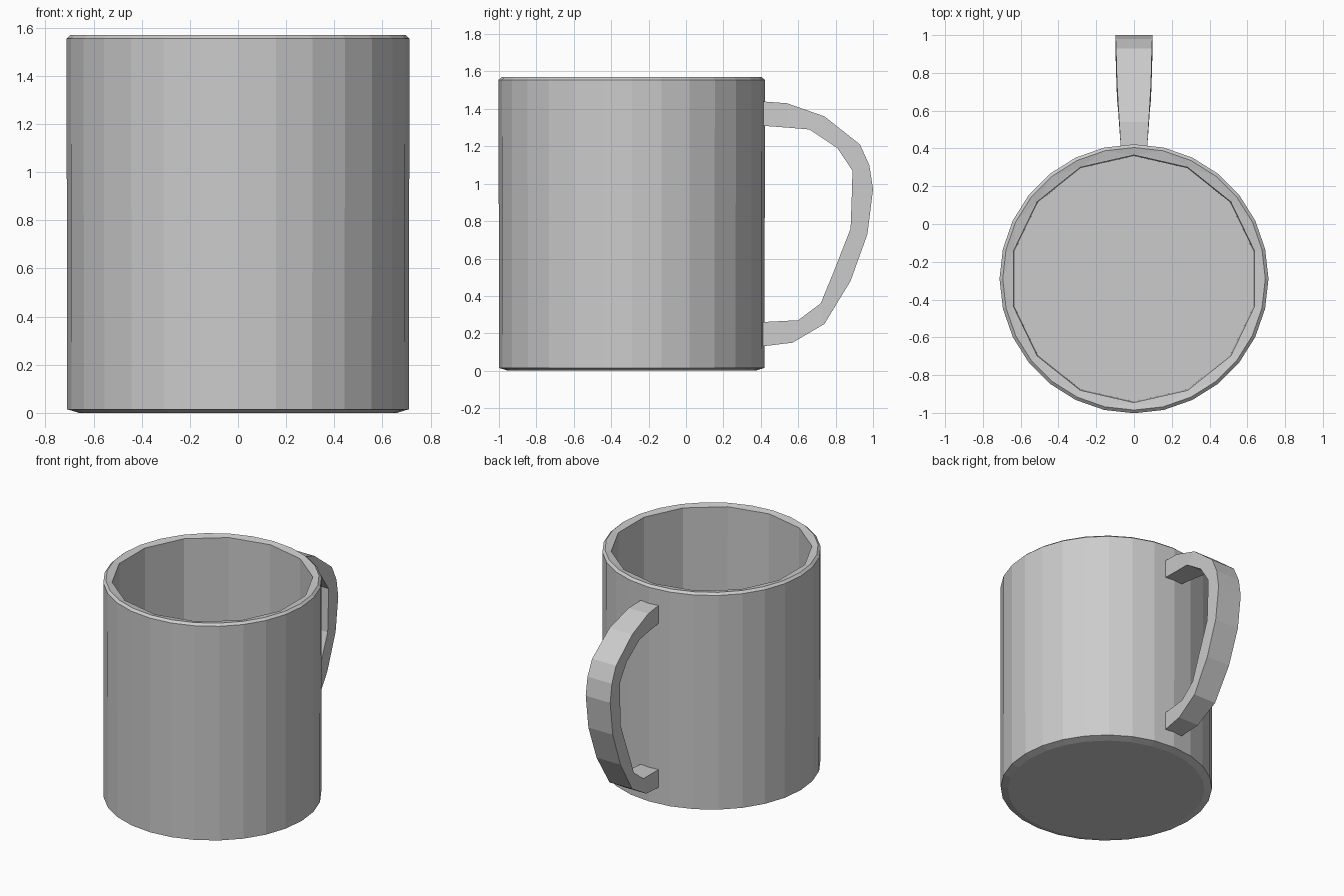
import bpy, bmesh
from math import sin, cos, pi

if "Cube" in bpy.data.objects:
    bpy.data.objects.remove(bpy.data.objects["Cube"])

CY = -0.29          # centre of the cup along y
N_OUT, N_IN = 28, 14


def finish(name, bm):
    bmesh.ops.recalc_face_normals(bm, faces=bm.faces)
    mesh = bpy.data.meshes.new(name)
    bm.to_mesh(mesh)
    bm.free()
    obj = bpy.data.objects.new(name, mesh)
    bpy.context.collection.objects.link(obj)
    return obj


def ring(bm, n, r, z):
    return [bm.verts.new((r * sin(2 * pi * i / n), CY + r * cos(2 * pi * i / n), z))
            for i in range(n)]


def bridge(bm, a, b):
    n = len(a)
    for i in range(n):
        j = (i + 1) % n
        bm.faces.new((a[i], a[j], b[j], b[i]))


# Cup: finely faceted outer shell with bevelled foot and lip
bm = bmesh.new()
outer = [ring(bm, N_OUT, r, z) for r, z in
         ((0.66, 0.0), (0.71, 0.015), (0.712, 1.555), (0.695, 1.57))]
for a, b in zip(outer, outer[1:]):
    bridge(bm, a, b)
bm.faces.new(outer[0])

# Coarser inner wall and floor
inner = [ring(bm, N_IN, r, z) for r, z in ((0.655, 1.56), (0.65, 0.07))]
bridge(bm, *inner)
bm.faces.new(inner[1])

# Lip joins two outer edges to every inner edge
lip, well = outer[-1], inner[0]
for i in range(N_IN):
    a, b, c = lip[2 * i], lip[2 * i + 1], lip[(2 * i + 2) % N_OUT]
    p, q = well[i], well[(i + 1) % N_IN]
    for f in ((a, b, p), (b, q, p), (b, c, q)):
        bm.faces.new(f)
finish("cup", bm)

# Handle sections: outer y, z, inner y, z, half width
sections = [
    (0.405, 1.44, 0.405, 1.31, 0.07),
    (0.54, 1.43, 0.54, 1.30, 0.078),
    (0.74, 1.36, 0.66, 1.29, 0.09),
    (0.93, 1.21, 0.81, 1.19, 0.095),
    (0.98, 1.10, 0.89, 1.07, 0.097),
    (1.00, 0.97, 0.887, 0.95, 0.097),
    (0.97, 0.73, 0.88, 0.76, 0.097),
    (0.88, 0.48, 0.79, 0.53, 0.095),
    (0.74, 0.25, 0.72, 0.36, 0.09),
    (0.57, 0.15, 0.60, 0.27, 0.082),
    (0.405, 0.13, 0.405, 0.26, 0.07),
]
bm = bmesh.new()
loops = [[bm.verts.new(p) for p in ((-w, yo, zo), (w, yo, zo), (w, yi, zi), (-w, yi, zi))]
         for yo, zo, yi, zi, w in sections]
for a, b in zip(loops, loops[1:]):
    bridge(bm, a, b)
bm.faces.new(loops[0])
bm.faces.new(loops[-1])
finish("handle", bm)
